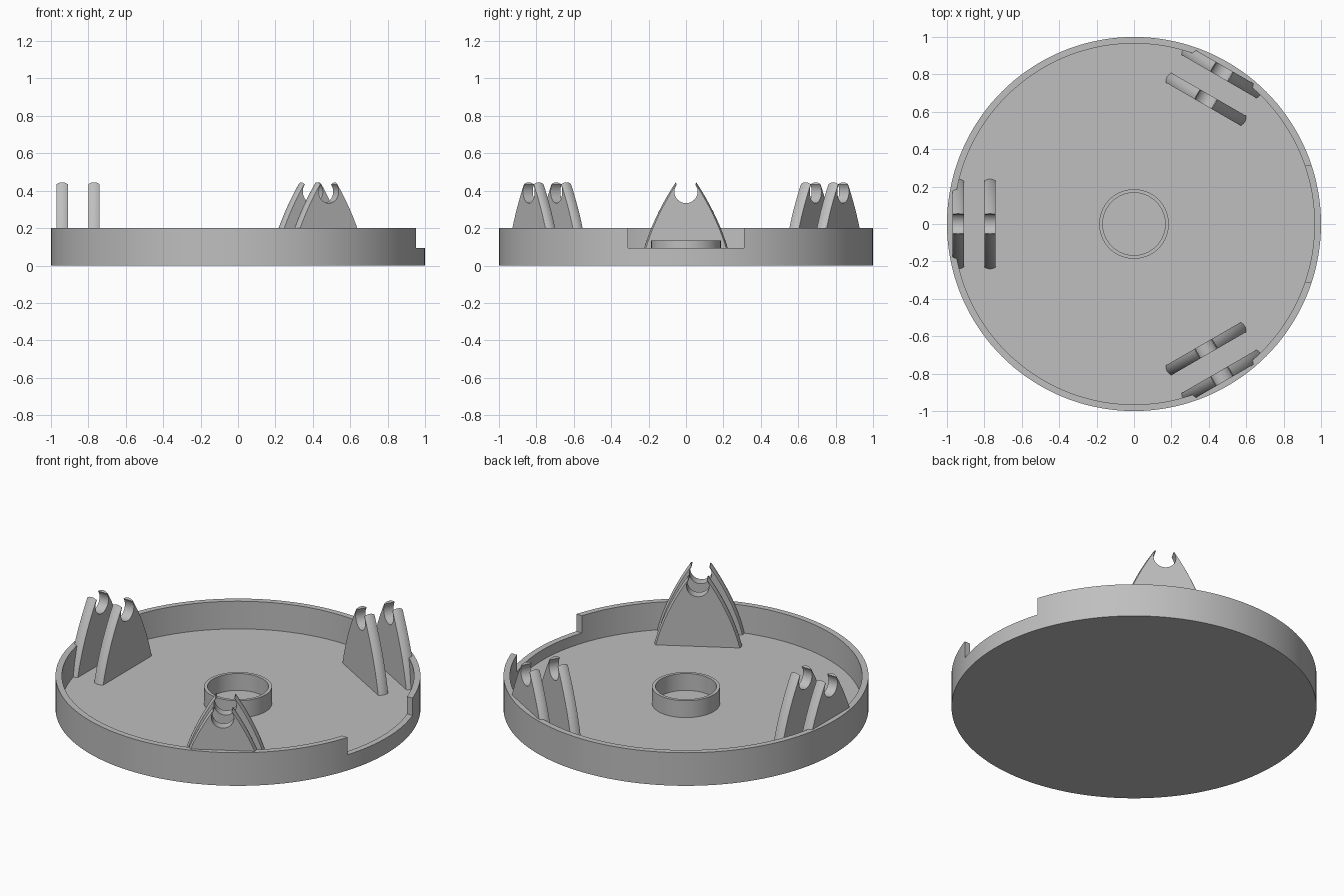
import bpy, bmesh, math
from mathutils import Matrix

cube = bpy.data.objects.get("Cube")
if cube:
    bpy.data.objects.remove(cube, do_unlink=True)

GREY = (0.52, 0.52, 0.52, 1)
grey = bpy.data.materials.new("plain grey")
grey.use_nodes = True
grey.diffuse_color = GREY
grey.node_tree.nodes["Principled BSDF"].inputs["Base Color"].default_value = GREY

FLOOR = 0.033    # floor thickness
TOP = 0.445      # height of the clip tips


def make_object(name, bm):
    bmesh.ops.recalc_face_normals(bm, faces=bm.faces)
    mesh = bpy.data.meshes.new(name)
    bm.to_mesh(mesh)
    bm.free()
    mesh.materials.append(grey)
    obj = bpy.data.objects.new(name, mesh)
    bpy.context.collection.objects.link(obj)
    return obj


def activate(obj):
    bpy.ops.object.select_all(action="DESELECT")
    obj.select_set(True)
    bpy.context.view_layer.objects.active = obj


def smooth(obj):
    activate(obj)
    bpy.ops.object.shade_smooth_by_angle(angle=math.radians(30))


def lathe(name, profile, closed, steps=144):
    bm = bmesh.new()
    verts = [bm.verts.new((r, 0, z)) for r, z in profile]
    edges = [bm.edges.new(pair) for pair in zip(verts, verts[1:])]
    if closed:
        edges.append(bm.edges.new((verts[-1], verts[0])))
    bmesh.ops.spin(bm, geom=verts + edges, cent=(0, 0, 0), axis=(0, 0, 1),
                   angle=math.tau, steps=steps, use_merge=False)
    bmesh.ops.remove_doubles(bm, verts=bm.verts, dist=1e-5)
    return make_object(name, bm)


def clip_outline(inset):
    """Arched plate with a round snap-in seat; the outer edge is drawn in by inset."""
    tip = TOP - inset
    half = []
    for i in range(17):
        z = 0.02 + (tip - 0.02) * i / 16
        u = (z - FLOOR) / (TOP - FLOOR)
        half.append((0.24 - 0.1 * u - 0.085 * u * u - 0.9 * inset, z))
    for i in range(15):
        a = math.radians(38 - 128 * i / 14)
        half.append((0.062 * math.cos(a), 0.395 + 0.062 * math.sin(a)))
    return half + [(-y, z) for y, z in reversed(half[:-1])]


def clip_plate(name, radius, angle):
    """Loft the outline through the thickness, giving a gently domed edge."""
    bm = bmesh.new()
    rings = []
    for i in range(9):
        s = i / 4 - 1
        rings.append([bm.verts.new((radius + 0.03 * s, y, z))
                      for y, z in clip_outline(0.01 * s * s)])
    for a, b in zip(rings, rings[1:]):
        for i in range(len(a)):
            j = (i + 1) % len(a)
            bm.faces.new((a[i], a[j], b[j], b[i]))
    bm.faces.new(rings[0])
    bm.faces.new(rings[-1])
    bm.transform(Matrix.Rotation(math.radians(angle), 4, "Z"))
    smooth(make_object(name, bm))


# Round tray with a low rim
tray = lathe("tray", [(0, 0), (1, 0), (1, 0.2), (0.965, 0.2),
                      (0.965, FLOOR), (0, FLOOR)], False)

# Rectangular gap in the rim on the +x side
bm = bmesh.new()
bmesh.ops.create_cube(bm, size=1, matrix=Matrix.Translation((1, 0, 0.245))
                      @ Matrix.Diagonal((0.4, 0.62, 0.3, 1)))
cutter = make_object("rim_gap_cutter", bm)
cutter.hide_render = True
cut = tray.modifiers.new("rim gap", "BOOLEAN")
cut.operation = "DIFFERENCE"
cut.solver = "EXACT"
cut.object = cutter
activate(tray)
bpy.ops.object.modifier_apply(modifier=cut.name)
bpy.data.objects.remove(cutter, do_unlink=True)
smooth(tray)

# Small upright ring in the middle
smooth(lathe("centre_ring", [(0.167, 0.02), (0.186, 0.02), (0.186, 0.135),
                             (0.167, 0.135)], True, 96))

# Three pairs of snap-in clips
for place, angle in (("right", 180), ("back_left", 60), ("front_left", -60)):
    clip_plate(place + "_outer_clip", 0.94, angle)
    clip_plate(place + "_inner_clip", 0.77, angle)
